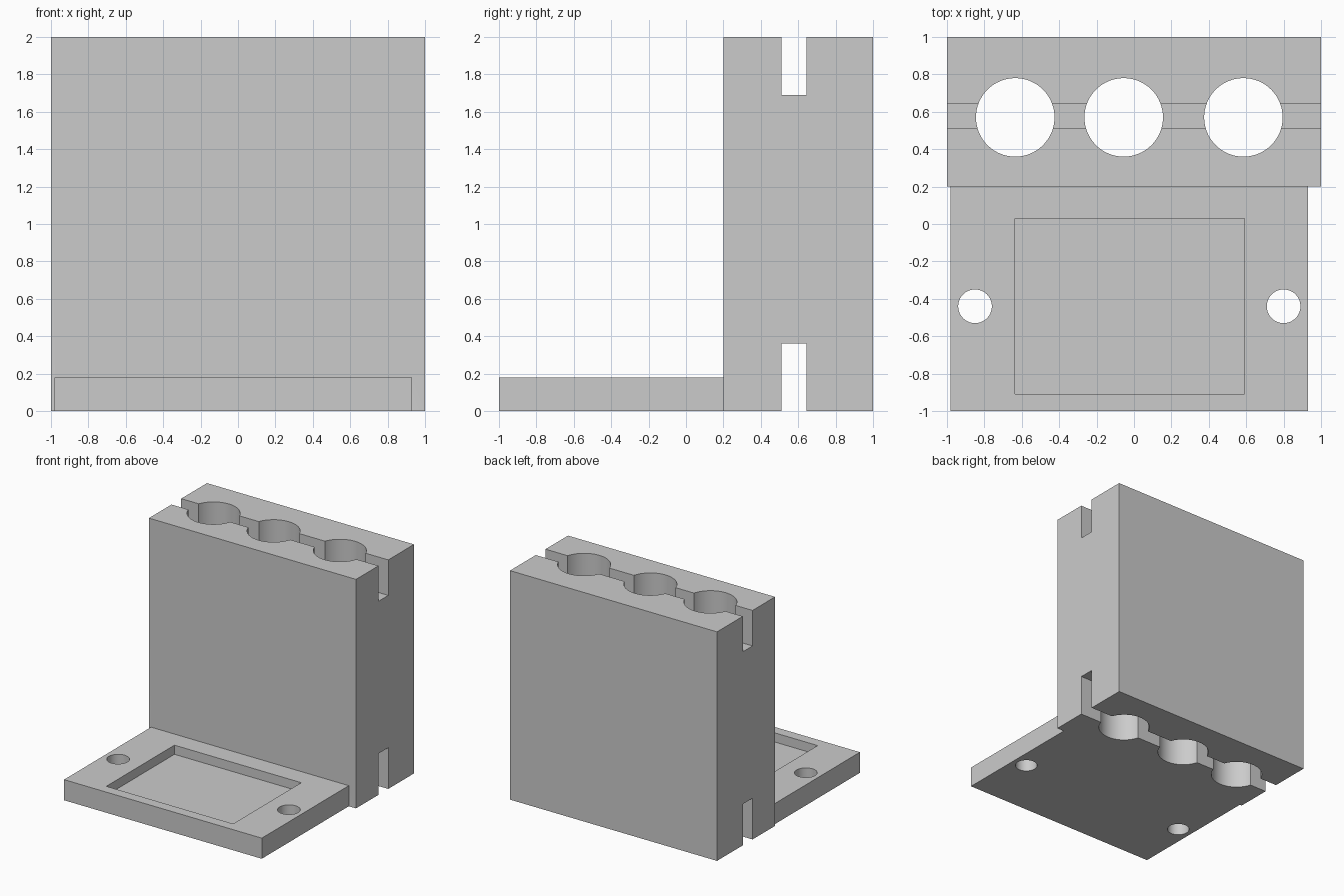
import bpy
import math

cube = bpy.data.objects.get("Cube")
if cube:
    bpy.data.objects.remove(cube, do_unlink=True)

grey = bpy.data.materials.new("light_grey")
grey.use_nodes = True
colour = (0.6, 0.6, 0.6, 1)
grey.diffuse_color = colour
grey.node_tree.nodes["Principled BSDF"].inputs["Base Color"].default_value = colour


def box(name, x, y, z):
    """Box spanning the given (low, high) ranges."""
    centre = [(a + b) / 2 for a, b in (x, y, z)]
    bpy.ops.mesh.primitive_cube_add(size=1, location=centre)
    ob = bpy.context.object
    ob.name = name
    ob.scale = [b - a for a, b in (x, y, z)]
    bpy.ops.object.transform_apply(location=True, rotation=False, scale=True)
    ob.data.materials.append(grey)
    return ob


def bore(name, x, y, radius, z):
    """Upright round cutter."""
    bpy.ops.mesh.primitive_cylinder_add(
        vertices=64, radius=radius, depth=z[1] - z[0], location=(x, y, sum(z) / 2))
    ob = bpy.context.object
    ob.name = name
    ob.data.materials.append(grey)
    return ob


def combine(target, other, operation):
    """Apply a boolean and drop the helper object."""
    other.hide_render = True
    mod = target.modifiers.new("boolean", "BOOLEAN")
    mod.operation = operation
    mod.solver = "EXACT"
    mod.object = other
    bpy.context.view_layer.objects.active = target
    bpy.ops.object.modifier_apply(modifier=mod.name)
    bpy.data.objects.remove(other, do_unlink=True)


# Upright block with a flat mounting plate in front
bracket = box("mounting_block", (-1, 1), (0.2, 1), (0, 2))
plate = box("base_plate", (-0.98, 0.93), (-1, 0.3), (0, 0.18))
combine(bracket, plate, "UNION")

# Slots across the top and bottom of the block
for z in ((-0.1, 0.36), (1.69, 2.1)):
    combine(bracket, box("slot_cutter", (-1.1, 1.1), (0.51, 0.645), z), "DIFFERENCE")

# Three large bores through the full height
for x in (-0.635, -0.055, 0.585):
    combine(bracket, bore("bore_cutter", x, 0.57, 0.21, (-0.2, 2.2)), "DIFFERENCE")

# Screw holes and the shallow rectangular pocket in the plate
for x in (-0.85, 0.8):
    combine(bracket, bore("screw_cutter", x, -0.44, 0.09, (-0.2, 0.4)), "DIFFERENCE")
combine(bracket, box("pocket_cutter", (-0.635, 0.59), (-0.91, 0.03), (0.1, 0.4)), "DIFFERENCE")

# Smooth bores, crisp edges
bpy.ops.object.select_all(action="DESELECT")
bracket.select_set(True)
bpy.context.view_layer.objects.active = bracket
bpy.ops.object.shade_smooth_by_angle(angle=math.radians(30))
